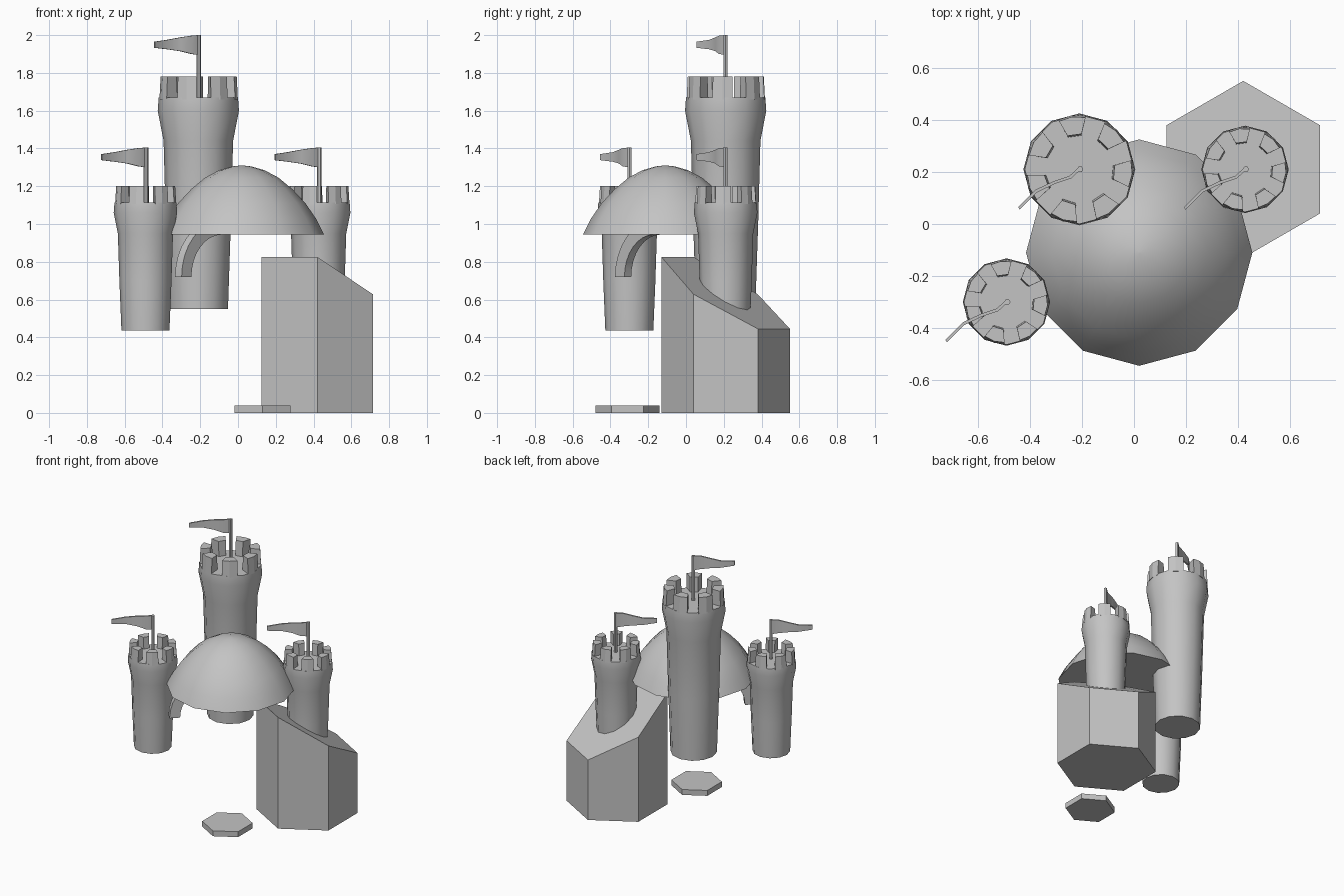
import bpy, bmesh, math
from mathutils import Vector

if "Cube" in bpy.data.objects:
    bpy.data.objects.remove(bpy.data.objects["Cube"])

stone = bpy.data.materials.new("grey stone")
stone.diffuse_color = (0.55, 0.55, 0.55, 1)
stone.use_nodes = True
stone.node_tree.nodes["Principled BSDF"].inputs["Base Color"].default_value = stone.diffuse_color


def finish(name, bm, smooth=None):
    bmesh.ops.recalc_face_normals(bm, faces=bm.faces)
    mesh = bpy.data.meshes.new(name)
    bm.to_mesh(mesh)
    bm.free()
    mesh.materials.append(stone)
    ob = bpy.data.objects.new(name, mesh)
    bpy.context.collection.objects.link(ob)
    if smooth:
        bpy.ops.object.select_all(action='DESELECT')
        ob.select_set(True)
        bpy.context.view_layer.objects.active = ob
        bpy.ops.object.shade_smooth_by_angle(angle=math.radians(smooth))
    return ob


def loft(bm, rings):
    """Skin a list of equal rings of points and cap both ends."""
    vs = [[bm.verts.new(p) for p in ring] for ring in rings]
    n = len(vs[0])
    for a, b in zip(vs, vs[1:]):
        for i in range(n):
            j = (i + 1) % n
            bm.faces.new((a[i], a[j], b[j], b[i]))
    bm.faces.new(vs[0][::-1])
    bm.faces.new(vs[-1])


def ring(x, y, z, r, n=12, phase=0.0):
    return [(x + r * math.cos(phase + math.tau * i / n),
             y + r * math.sin(phase + math.tau * i / n), z) for i in range(n)]


def tower(name, x, y, profile, top_z, top_r, flag_top):
    floor_z, rim = profile[-1]
    # round shaft with flared head
    bm = bmesh.new()
    loft(bm, [ring(x, y, z, r) for z, r in profile])
    finish(name + "_shaft", bm, 35)
    # seven wedge battlements
    bm = bmesh.new()
    for k in range(7):
        a = math.radians(98) + math.tau * k / 7
        rings = []
        for z, ro, ri in ((floor_z - 0.01, rim, rim * 0.62), (top_z, top_r, rim * 0.65)):
            pts = [(ri, -0.2), (ro * 0.985, -0.26), (ro, 0), (ro * 0.985, 0.26), (ri, 0.2)]
            rings.append([(x + r * math.cos(a + t), y + r * math.sin(a + t), z) for r, t in pts])
        loft(bm, rings)
    finish(name + "_battlements", bm)
    # flag pole
    bm = bmesh.new()
    loft(bm, [ring(x + 0.003, y, z, 0.012, 6) for z in (floor_z - 0.01, flag_top)])
    finish(name + "_flagpole", bm, 35)
    # waving pennant: offset x, y, low edge, high edge below the pole top
    path = [(0.003, 0.005, -0.105, 0.0), (-0.035, -0.03, -0.1, -0.003),
            (-0.095, -0.05, -0.085, -0.012), (-0.165, -0.083, -0.075, -0.025),
            (-0.232, -0.15, -0.067, -0.035)]
    bm = bmesh.new()
    rings = []
    for dx, dy, lo, hi in path:
        ox, oy = 0.003, -0.005
        px, py = x + dx, y + dy
        rings.append([(px - ox, py - oy, flag_top + lo), (px + ox, py + oy, flag_top + lo),
                      (px + ox, py + oy, flag_top + hi), (px - ox, py - oy, flag_top + hi)])
    loft(bm, rings)
    finish(name + "_flag", bm, 35)


# towers
tower("tall_tower", -0.21, 0.21,
      [(0.55, 0.157), (1.0, 0.172), (1.44, 0.184), (1.6, 0.215), (1.67, 0.21)], 1.78, 0.204, 2.0)
small = [(0.435, 0.127), (0.7, 0.138), (0.95, 0.146), (1.06, 0.168), (1.115, 0.164)]
tower("left_tower", -0.49, -0.30, small, 1.2, 0.158, 1.405)
tower("right_tower", 0.427, 0.21, small, 1.2, 0.158, 1.405)

# central dome
bm = bmesh.new()
prof = [(0.945, 0.435), (1.03, 0.392), (1.11, 0.337), (1.185, 0.267),
        (1.245, 0.195), (1.285, 0.12), (1.305, 0.05), (1.31, 0.004)]
loft(bm, [ring(0.02, -0.11, z, r) for z, r in prof])
finish("dome", bm, 35)

# curved buttress rising from beside the left tower into the dome
bm = bmesh.new()
d = Vector((math.cos(math.radians(44)), math.sin(math.radians(44)), 0))
p = Vector((d.y, -d.x, 0))
foot = Vector((-0.29, -0.333, 0.72))
R, half_t, half_w = 0.26, 0.036, 0.025
rings = []
for k in range(9):
    f = math.radians(90) * k / 8
    sect = []
    for s, w in ((1, -1), (1, 1), (-1, 1), (-1, -1)):
        rad = R + s * half_t
        sect.append(foot + d * (R - rad * math.cos(f)) + p * (w * half_w)
                    + Vector((0, 0, rad * math.sin(f))))
    rings.append(sect)
loft(bm, rings)
finish("buttress", bm, 35)

# hexagonal rock with a slanted top
bm = bmesh.new()
base = ring(0.42, 0.21, 0, 0.34, 6, math.radians(30))
heights = [0.445, 0.445, 0.628, 0.825, 0.825, 0.628]
loft(bm, [base, [(q[0], q[1], h) for q, h in zip(base, heights)]])
finish("hex_rock", bm)

# flat hexagonal stepping stone
bm = bmesh.new()
loft(bm, [ring(0.13, -0.31, z, 0.17, 6, math.radians(30)) for z in (0, 0.04)])
finish("stepping_stone", bm)
